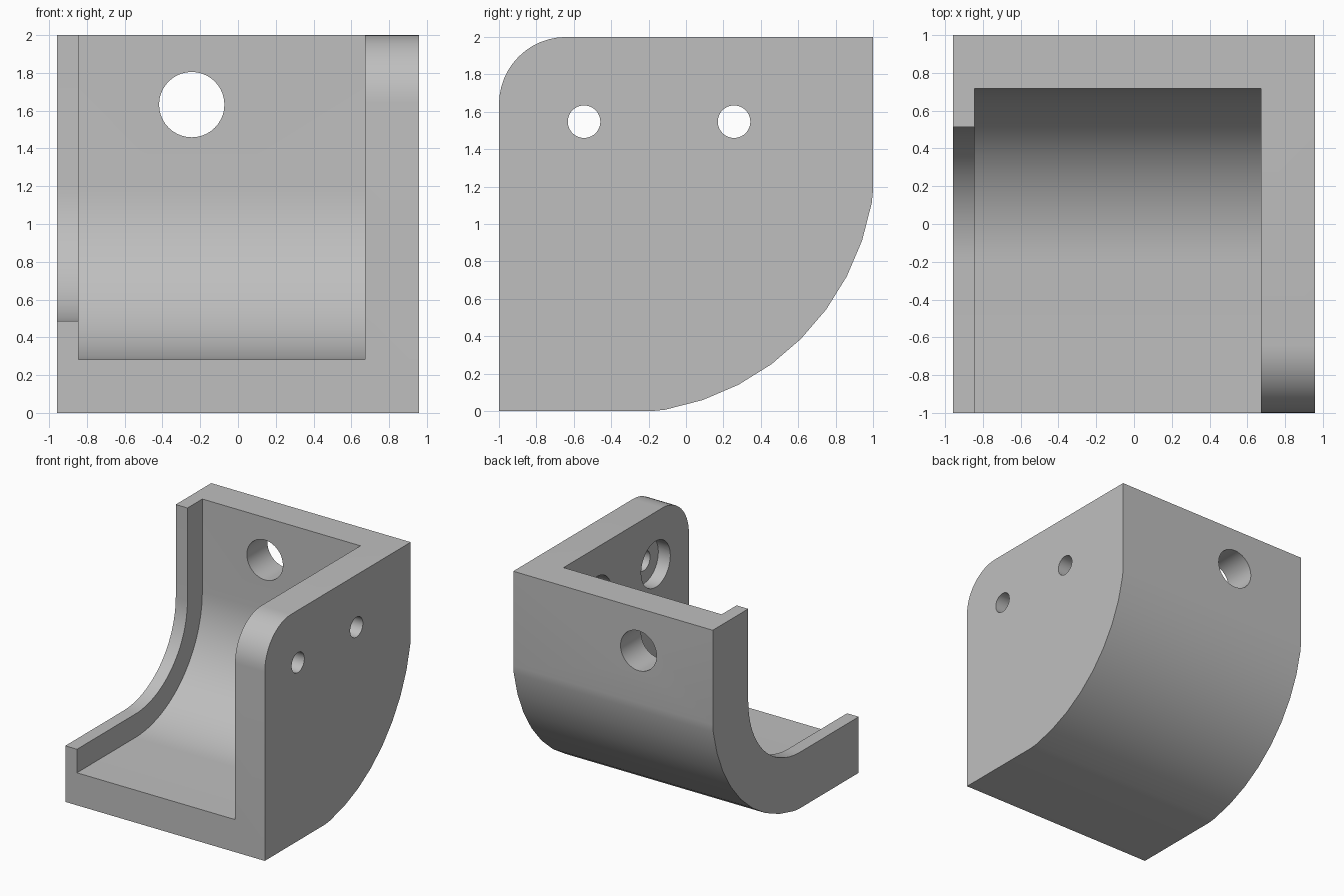
import bpy
import bmesh
from math import sin, cos, radians
from mathutils import Matrix, Vector

if "Cube" in bpy.data.objects:
    bpy.data.objects.remove(bpy.data.objects["Cube"])

grey = bpy.data.materials.new("light grey")
grey.use_nodes = True
colour = (0.52, 0.52, 0.52, 1)
grey.diffuse_color = colour
grey.node_tree.nodes["Principled BSDF"].inputs["Base Color"].default_value = colour


def add_object(name, bm):
    bmesh.ops.recalc_face_normals(bm, faces=bm.faces)
    mesh = bpy.data.meshes.new(name)
    bm.to_mesh(mesh)
    bm.free()
    mesh.materials.append(grey)
    obj = bpy.data.objects.new(name, mesh)
    bpy.context.collection.objects.link(obj)
    return obj


def arc(cy, cz, r, start, end, steps):
    """Points in the side plane, angle measured from +y towards +z."""
    angles = [radians(start + (end - start) * i / steps) for i in range(steps + 1)]
    return [(cy + r * cos(a), cz + r * sin(a)) for a in angles]


def extrude_side(name, outline, x0, x1):
    """Extrude a (y, z) outline along x."""
    bm = bmesh.new()
    face = bm.faces.new([bm.verts.new((x0, y, z)) for y, z in outline])
    out = bmesh.ops.extrude_face_region(bm, geom=[face])
    verts = [v for v in out["geom"] if isinstance(v, bmesh.types.BMVert)]
    bmesh.ops.translate(bm, verts=verts, vec=(x1 - x0, 0, 0))
    return add_object(name, bm)


def drill(name, centre, r, length, axis):
    turn = Vector((0, 0, 1)).rotation_difference(Vector(axis)).to_matrix().to_4x4()
    bm = bmesh.new()
    bmesh.ops.create_cone(bm, cap_ends=True, segments=40, radius1=r, radius2=r,
                          depth=length, matrix=Matrix.Translation(centre) @ turn)
    return add_object(name, bm)


# Solid body: rounded lower back and rounded upper front corner
outline = [(-1, 0), (-0.18, 0)]
outline += arc(-0.35, 1.35, 1.364, -80, -10, 8)
outline += [(1, 1.18), (1, 2)]
outline += arc(-0.64, 1.64, 0.36, 90, 180, 12)
bracket = extrude_side("bracket_body", outline, -0.957, 0.957)


# Curved hollow, open at the front and the top
def hollow(name, r, x0, x1):
    curve = arc(-0.2, 1.2, r, -90, 0, 24)
    path = [(-1.5, 1.2 - r)] + curve + [(r - 0.2, 2.5), (-1.5, 2.5)]
    return extrude_side(name, path, x0, x1)


cutters = [hollow("main_hollow", 0.918, -0.845, 0.672),
           hollow("side_rim_opening", 0.714, -1.3, -0.8)]

# Round hole through the back wall
cutters.append(drill("back_hole", (-0.245, 0.9, 1.632), 0.173, 0.8, (0, 1, 0)))

# Screw holes in the side plate, counterbored from the inside
for y in (-0.545, 0.257):
    cutters.append(drill("screw_hole", (0.85, y, 1.547), 0.087, 0.6, (1, 0, 0)))
    cutters.append(drill("counterbore", (0.687, y, 1.547), 0.2, 0.2, (1, 0, 0)))

for cutter in cutters:
    cutter.hide_render = True
    mod = bracket.modifiers.new(cutter.name, "BOOLEAN")
    mod.operation = "DIFFERENCE"
    mod.solver = "EXACT"
    mod.object = cutter

# Bake the cuts and discard the cutters
graph = bpy.context.evaluated_depsgraph_get()
cut_mesh = bpy.data.meshes.new_from_object(bracket.evaluated_get(graph))
bracket.modifiers.clear()
bracket.data = cut_mesh
for cutter in cutters:
    bpy.data.objects.remove(cutter)

bpy.ops.object.select_all(action="DESELECT")
bracket.select_set(True)
bpy.context.view_layer.objects.active = bracket
bpy.ops.object.shade_smooth_by_angle(angle=radians(25))
